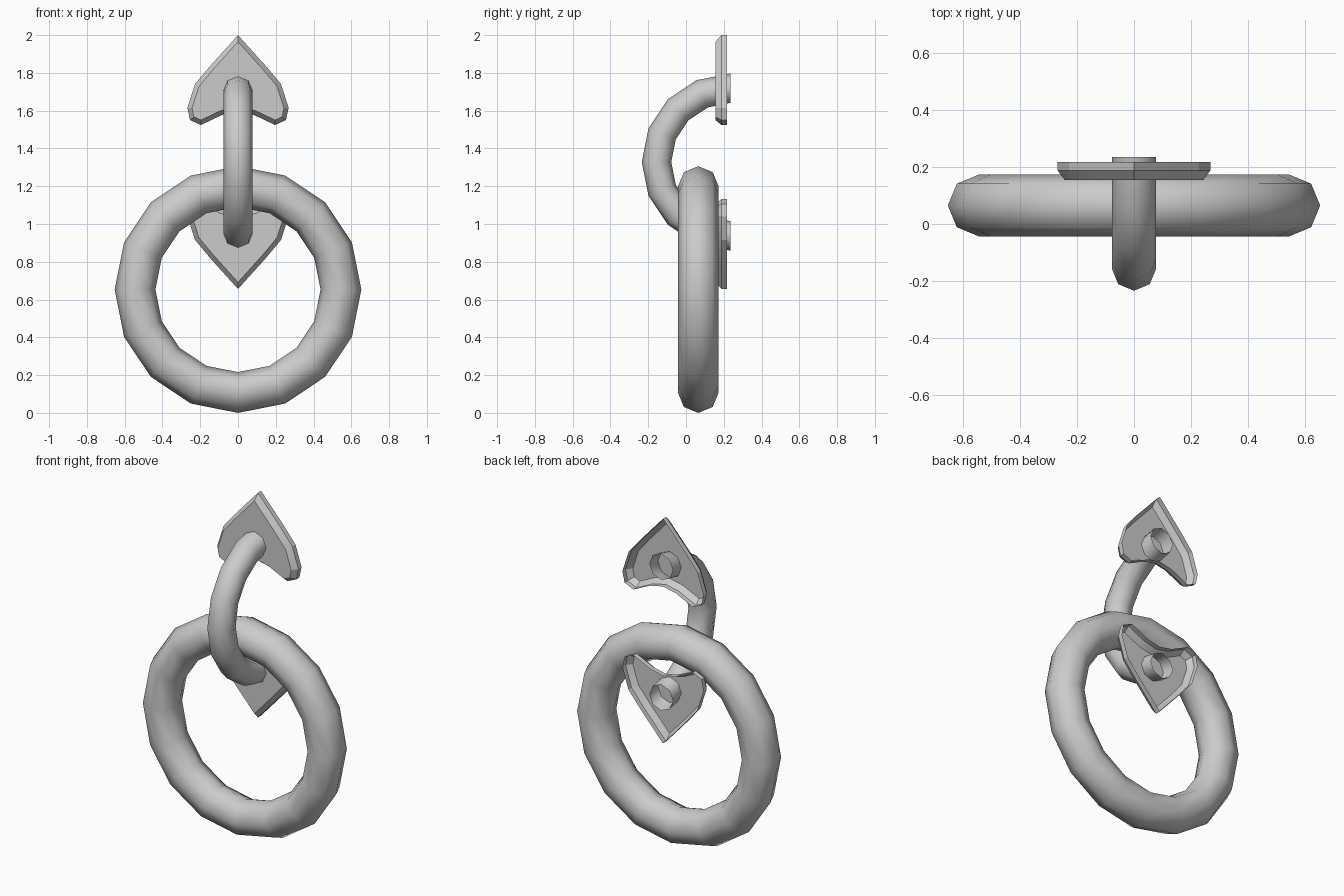
import bpy, bmesh
from math import sin, cos, pi
from mathutils import Vector

cube = bpy.data.objects.get("Cube")
if cube:
    bpy.data.objects.remove(cube, do_unlink=True)

grey = bpy.data.materials.new("plain_grey")
grey.use_nodes = True
colour = (0.6, 0.6, 0.6, 1)
grey.diffuse_color = colour
grey.node_tree.nodes["Principled BSDF"].inputs["Base Color"].default_value = colour

MID_Z = 1.328      # height midway between the two mounting plates


def finish(bm, name, angle):
    mesh = bpy.data.meshes.new(name)
    bm.to_mesh(mesh)
    bm.free()
    mesh.materials.append(grey)
    obj = bpy.data.objects.new(name, mesh)
    bpy.context.collection.objects.link(obj)
    bpy.ops.object.select_all(action='DESELECT')
    obj.select_set(True)
    bpy.context.view_layer.objects.active = obj
    bpy.ops.object.shade_smooth_by_angle(angle=angle)
    return obj


def bent_tube(name, centre, axis_u, axis_v, major, minor, steps, sweep, sides=8):
    """Round tube swept around centre in the plane of axis_u and axis_v."""
    bm = bmesh.new()
    side = axis_u.cross(axis_v)
    closed = sweep >= 2 * pi
    rings = []
    for i in range(steps if closed else steps + 1):
        a = sweep * i / steps
        out = axis_u * cos(a) + axis_v * sin(a)
        rings.append([bm.verts.new(centre + out * (major + minor * cos(t)) + side * minor * sin(t))
                      for t in (2 * pi * j / sides for j in range(sides))])
    for i in range(steps):
        a, b = rings[i], rings[(i + 1) % len(rings)]
        for j in range(sides):
            k = (j + 1) % sides
            bm.faces.new((a[j], b[j], b[k], a[k]))
    return finish(bm, name, pi / 2)


def spade_plate(name, flip):
    """Hollow-backed spade shaped plate with a chamfered front."""
    half = [(0.148, 1.836), (0.228, 1.74), (0.268, 1.615),
            (0.254, 1.55), (0.196, 1.524), (0.085, 1.577)]
    outline = [(0, 2)] + half + [(0, 1.595)] + [(-x, z) for x, z in reversed(half)]
    if flip:
        outline = [(-x, 2 * MID_Z - z) for x, z in outline]
    bm = bmesh.new()
    front = [bm.verts.new((x, 0.188, z)) for x, z in outline]
    back = [bm.verts.new((x, 0.218, z)) for x, z in outline]
    n = len(outline)
    face = bm.faces.new(front)
    for i in range(n):
        j = (i + 1) % n
        bm.faces.new((front[j], front[i], back[i], back[j]))
    bm.normal_update()
    if face.normal.y > 0:
        bmesh.ops.reverse_faces(bm, faces=bm.faces[:])
    bmesh.ops.inset_individual(bm, faces=[face], thickness=0.024, depth=0.033,
                               use_even_offset=True)
    return finish(bm, name, pi / 9)


X, Y, Z = Vector((1, 0, 0)), Vector((0, 1, 0)), Vector((0, 0, 1))

# Hanging ring
bent_tube("pull_ring", Vector((0, 0.065, 0.653)), X, Z, 0.545, 0.108, 16, 2 * pi)

# Half-round staple, its open ends passing through both plates
bent_tube("staple", Vector((0, 0.235, MID_Z)), -Z, -Y, 0.391, 0.078, 8, pi)

# Mounting plates
spade_plate("upper_plate", False)
spade_plate("lower_plate", True)
